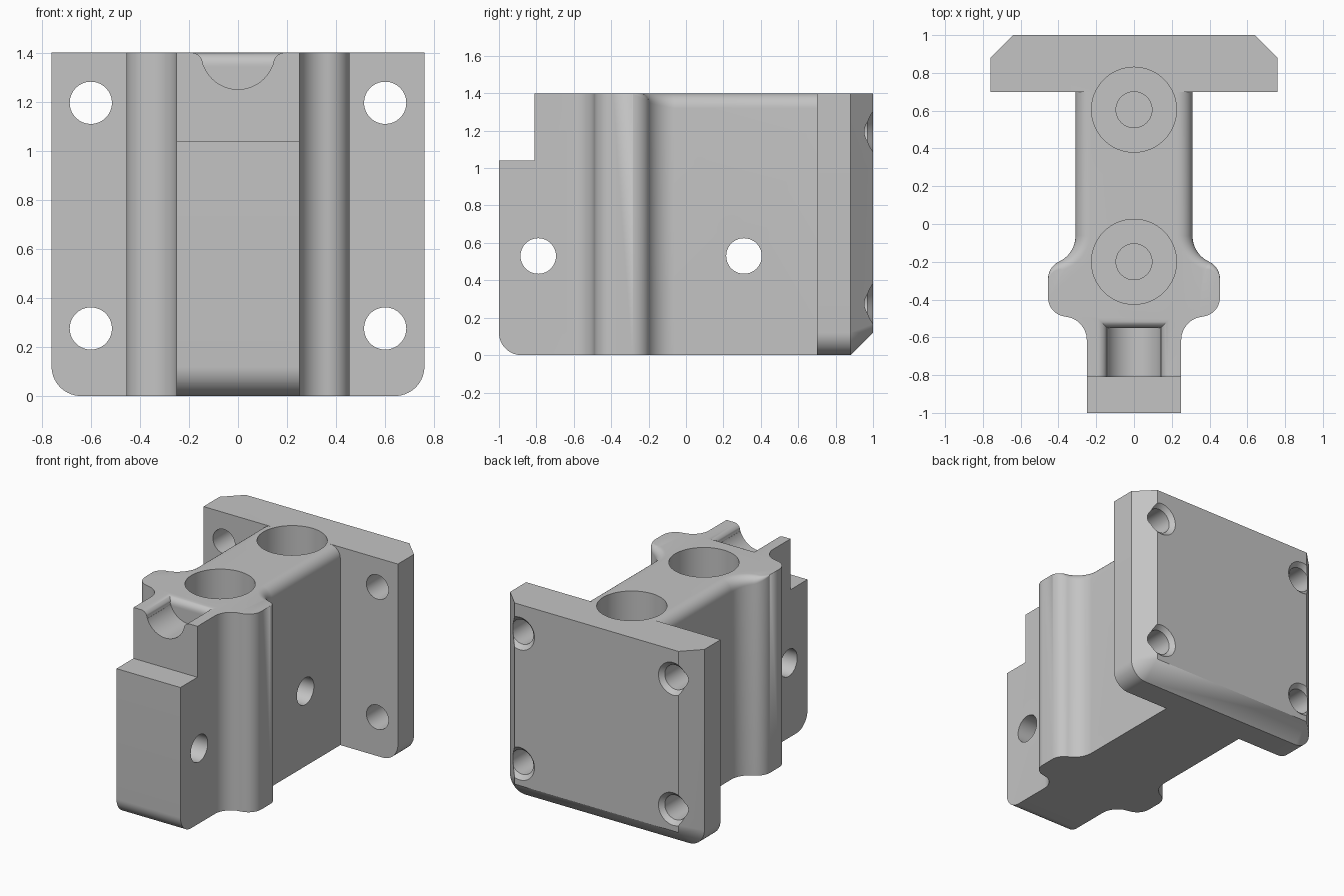
import bpy, bmesh
from math import sin, cos, pi, radians

if "Cube" in bpy.data.objects:
    bpy.data.objects.remove(bpy.data.objects["Cube"])

TOP = 1.4
grey = bpy.data.materials.new("machined_grey")
grey.use_nodes = True
grey.diffuse_color = (0.55, 0.55, 0.55, 1)
grey.node_tree.nodes["Principled BSDF"].inputs["Base Color"].default_value = (0.55, 0.55, 0.55, 1)


def loft(name, rings):
    """Closed solid through rings that have equal point counts."""
    bm = bmesh.new()
    rows = [[bm.verts.new(p) for p in ring] for ring in rings]
    n = len(rows[0])
    for a, b in zip(rows, rows[1:]):
        for i in range(n):
            j = (i + 1) % n
            bm.faces.new((a[i], a[j], b[j], b[i]))
    bm.faces.new(rows[0])
    bm.faces.new(rows[-1])
    bmesh.ops.remove_doubles(bm, verts=bm.verts, dist=1e-5)
    bmesh.ops.recalc_face_normals(bm, faces=bm.faces)
    mesh = bpy.data.meshes.new(name)
    bm.to_mesh(mesh)
    bm.free()
    mesh.materials.append(grey)
    obj = bpy.data.objects.new(name, mesh)
    bpy.context.collection.objects.link(obj)
    return obj


def turned(name, steps, place, n=64):
    """Round solid from (radius, height) steps; place maps it into the model."""
    angles = [2 * pi * i / n for i in range(n)]
    return loft(name, [[place(r * cos(a), r * sin(a), h) for a in angles] for r, h in steps])


def along_x(name, x0, x1, outline):
    return loft(name, [[(x, y, z) for y, z in outline] for x in (x0, x1)])


def combine(target, tool, operation):
    tool.hide_render = True
    mod = target.modifiers.new(operation, "BOOLEAN")
    mod.operation, mod.solver, mod.object = operation, "EXACT", tool
    bpy.ops.object.select_all(action="DESELECT")
    bpy.context.view_layer.objects.active = target
    target.select_set(True)
    bpy.ops.object.modifier_apply(modifier=mod.name)
    bpy.data.objects.remove(tool)


def arc(cx, cy, r, a0, a1, n=14):
    """Points with unit direction and progress along an arc in degrees."""
    for i in range(n + 1):
        t = i / n
        a = radians(a0 + (a1 - a0) * t)
        yield cx + r * cos(a), cy + r * sin(a), cos(a), sin(a), t


# Body half outline: x, y, outward normal, top rounding radius
ROUND = 0.08
half = [(0.31, 0.75, 1, 0, ROUND)]
for x, y, u, v, t in arc(0.46, -0.063, 0.15, 180, 245.2):
    half.append((x, y, -u, -v, ROUND * (1 - 0.4 * t)))
for x, y, u, v, t in arc(0.355, -0.29, 0.1, 65.2, 0):
    half.append((x, y, u, v, ROUND * 0.6 * (1 - t)))
for x, y, u, v, t in arc(0.355, -0.39, 0.1, 0, -84.9):
    half.append((x, y, u, v, 0))
for x, y, u, v, t in arc(0.375, -0.615, 0.125, 95.1, 180):
    half.append((x, y, -u, -v, 0))
half.append((0.25, -1, 1, 0, 0))
outline = half + [(-x, y, -u, v, r) for x, y, u, v, r in reversed(half)]

rings = [[(x, y, 0) for x, y, *_ in outline]]
for k in range(9):
    a = pi / 2 * k / 8
    rings.append([(x - u * r * (1 - cos(a)), y - v * r * (1 - cos(a)), TOP - r + r * sin(a))
                  for x, y, u, v, r in outline])
body = loft("mounting_block", rings)

# Flange plate: rounded lower corners, bevelled back on the sides and bottom
W, C = 0.76, 0.12
side = [(W, TOP, W - C, TOP)]
for x, z, *_ in arc(W - C, C, C, 0, -90):
    side.append((x, z, W - C, C))
side += [(-x, z, -bx, bz) for x, z, bx, bz in reversed(side)]
plate = loft("flange_plate", [
    [(x, 0.7, z) for x, z, _, _ in side],
    [(x, 1 - C, z) for x, z, _, _ in side],
    [(bx, 1, bz) for _, _, bx, bz in side]])
combine(body, plate, "UNION")

# Stepped blind bores from the top
for y in (0.605, -0.2):
    bore = turned("bore", [(0.095, 0.2), (0.095, 0.4), (0.225, 0.4), (0.225, 1.6)],
                  lambda a, b, h: (a, y + b, h), 96)
    combine(body, bore, "DIFFERENCE")

# Cross holes through the body
for y in (0.31, -0.79):
    hole = turned("cross_hole", [(0.095, -0.6), (0.095, 0.6)],
                  lambda a, b, h: (h, y + a, 0.53 + b))
    combine(body, hole, "DIFFERENCE")

# Countersunk screw holes in the flange
for x in (-0.6, 0.6):
    for z in (0.275, 1.195):
        hole = turned("screw_hole", [(0.086, 0.6), (0.086, 0.971), (0.115, 1), (0.165, 1.05)],
                      lambda a, b, h: (x + a, h, z + b))
        combine(body, hole, "DIFFERENCE")

# Front step and rounded lower front edge
step = along_x("step", -0.5, 0.5, [(-1.2, 1.04), (-0.81, 1.04), (-0.81, 1.6), (-1.2, 1.6)])
combine(body, step, "DIFFERENCE")
nose = [(y, z) for y, z, *_ in arc(-0.88, 0.12, 0.12, 180, 270)]
edge = along_x("nose_edge", -0.5, 0.5, nose + [(-0.88, -0.2), (-1.2, -0.2), (-1.2, 0.12)])
combine(body, edge, "DIFFERENCE")

# Groove with a flared rim on top of the front
groove = turned("groove", [(0.15, -0.95), (0.15, -0.55)], lambda a, b, h: (a, h, TOP + b))
combine(body, groove, "DIFFERENCE")
rim = []
for k in range(9):
    a = pi / 2 * k / 8
    d, z = 0.05 * (1 - cos(a)), TOP - 0.05 + 0.05 * sin(a)
    rim.append((0.142 + d, -0.55 + d, z))
rim.append((rim[-1][0], rim[-1][1], TOP + 0.1))
flare = loft("groove_rim", [[(-w, -0.95, z), (w, -0.95, z), (w, y, z), (-w, y, z)]
                            for w, y, z in rim])
combine(body, flare, "DIFFERENCE")

bpy.ops.object.select_all(action="DESELECT")
bpy.context.view_layer.objects.active = body
body.select_set(True)
bpy.ops.object.shade_smooth_by_angle(angle=radians(25))
